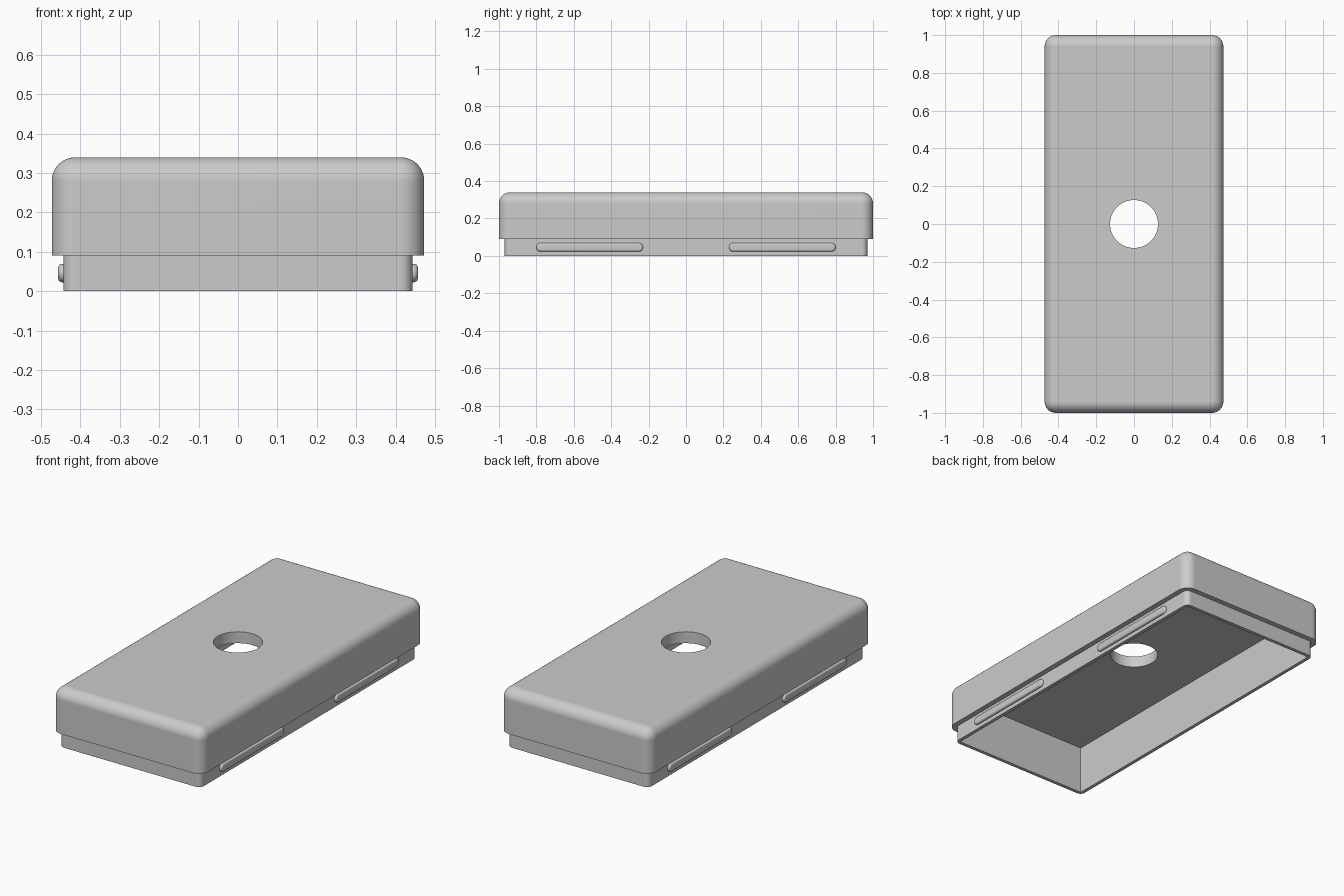
import bpy, bmesh
from math import sin, cos, pi, radians
from mathutils import Vector

if "Cube" in bpy.data.objects:
    bpy.data.objects.remove(bpy.data.objects["Cube"])

SEG = 11  # segments in each quarter arc

plastic = bpy.data.materials.new("light grey plastic")
plastic.use_nodes = True
plastic.diffuse_color = (0.6, 0.6, 0.6, 1)
plastic.node_tree.nodes["Principled BSDF"].inputs["Base Color"].default_value = (0.6, 0.6, 0.6, 1)


def rounded_rect(hx, hy, r, h):
    """Ring of points on a rounded rectangle at height h."""
    pts = []
    for q, (sx, sy) in enumerate([(1, 1), (-1, 1), (-1, -1), (1, -1)]):
        for j in range(SEG + 1):
            a = (q + j / SEG) * pi / 2
            pts.append(Vector((sx * (hx - r) + r * cos(a), sy * (hy - r) + r * sin(a), h)))
    return pts


def circle(r, h):
    n = 4 * (SEG + 1)
    return [Vector((r * cos(a), r * sin(a), h))
            for a in ((i + 0.5) * 2 * pi / n for i in range(n))]


def loft(name, rings, closed):
    """Bridge rings in order; closed joins the last to the first, else both ends are capped."""
    bm = bmesh.new()
    loops = [[bm.verts.new(p) for p in ring] for ring in rings]
    n = len(loops[0])
    pairs = list(zip(loops, loops[1:]))
    if closed:
        pairs.append((loops[-1], loops[0]))
    else:
        bm.faces.new(loops[0])
        bm.faces.new(loops[-1])
    for a, b in pairs:
        for i in range(n):
            k = (i + 1) % n
            bm.faces.new((a[i], a[k], b[k], b[i]))
    bmesh.ops.remove_doubles(bm, verts=bm.verts, dist=1e-5)
    bmesh.ops.recalc_face_normals(bm, faces=bm.faces)
    mesh = bpy.data.meshes.new(name)
    bm.to_mesh(mesh)
    bm.free()
    mesh.materials.append(plastic)
    obj = bpy.data.objects.new(name, mesh)
    bpy.context.collection.objects.link(obj)
    bpy.ops.object.select_all(action="DESELECT")
    obj.select_set(True)
    bpy.context.view_layer.objects.active = obj
    bpy.ops.object.shade_smooth_by_angle(angle=radians(30))
    return obj


# Hollow cover: outer body, stepped lip, open cavity and round hole in the top
HX, HY, TOP, STEP, CEILING = 0.473, 1.0, 0.34, 0.09, 0.275
ROUND, LEDGE, WALL, HOLE = 0.06, 0.03, 0.02, 0.127
inner = LEDGE + WALL

rings = [circle(HOLE, CEILING)]
rings += [rounded_rect(HX - inner, HY - inner, 0, h) for h in (CEILING, 0)]
rings += [rounded_rect(HX - LEDGE, HY - LEDGE, ROUND - LEDGE, h) for h in (0, STEP)]
rings.append(rounded_rect(HX, HY, ROUND, STEP))
for j in range(SEG + 1):
    a = j / SEG * pi / 2
    inset = ROUND * (1 - cos(a))
    rings.append(rounded_rect(HX - inset, HY - inset, ROUND - inset,
                              TOP - ROUND + ROUND * sin(a)))
rings.append(circle(HOLE, TOP))
cover = loft("cover", rings, True)
cover.modifiers.new("flat face normals", "WEIGHTED_NORMAL").keep_sharp = True

# Long snap ridges on both sides of the lip, mirrored to four
LENGTH, HEIGHT, EDGE, OUT = 0.285, 0.0235, 0.011, 0.457
rings = [rounded_rect(LENGTH, HEIGHT, HEIGHT, 0.435)]
for j in range(7):
    a = j / 6 * pi / 2
    inset = EDGE * (1 - cos(a))
    rings.append(rounded_rect(LENGTH - inset, HEIGHT - inset, HEIGHT - inset,
                              OUT - EDGE + EDGE * sin(a)))
# Turn the stack so that it points outwards along x
rings = [[Vector((p.z, p.x + 0.515, p.y + 0.046)) for p in ring] for ring in rings]
ridges = loft("snap_ridges", rings, False)
ridges.modifiers.new("four sides", "MIRROR").use_axis = (True, True, False)
